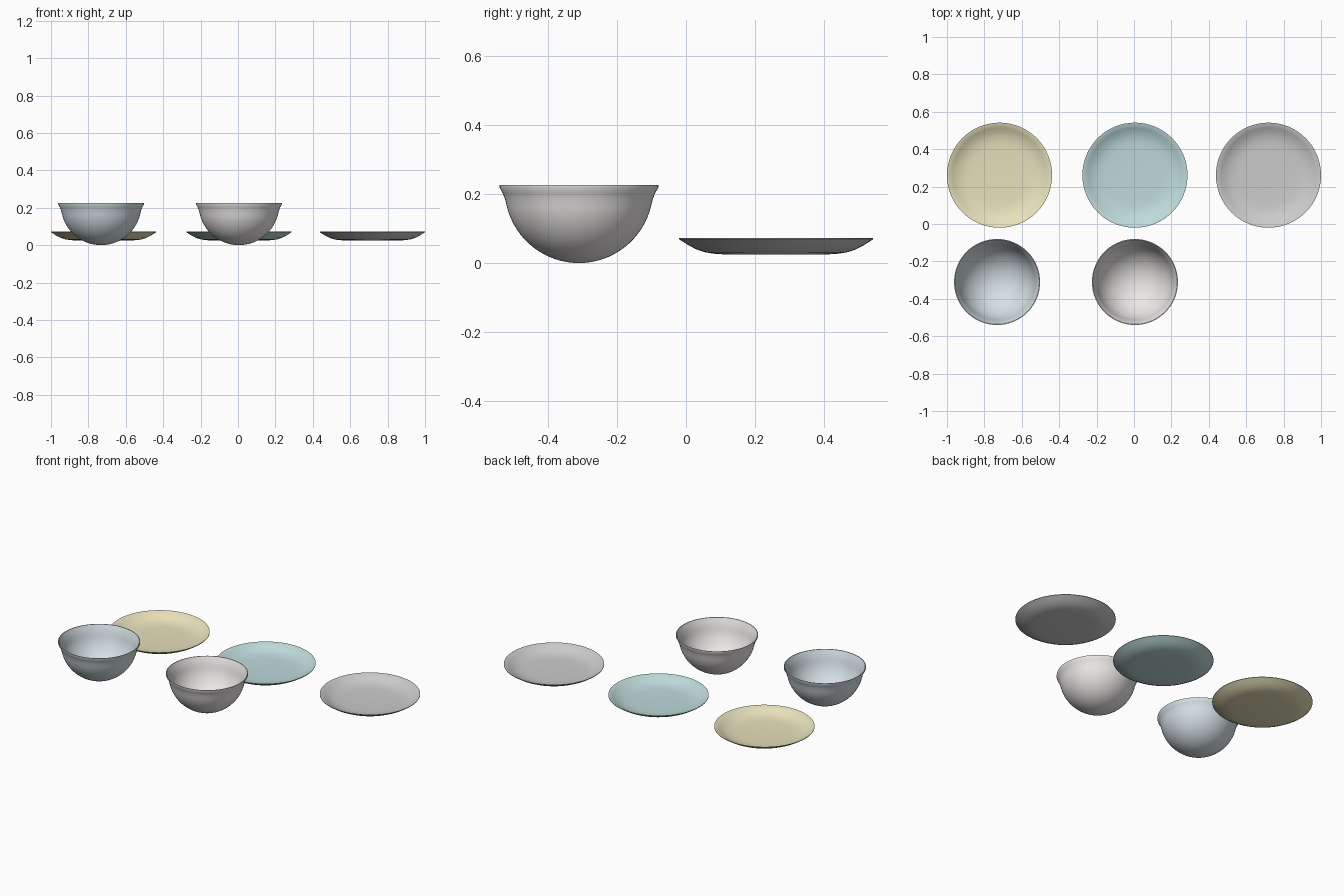
import bpy, bmesh, math

if "Cube" in bpy.data.objects:
    bpy.data.objects.remove(bpy.data.objects["Cube"])

SEGMENTS = 64


def material(name, rgb):
    m = bpy.data.materials.new(name)
    m.diffuse_color = (*rgb, 1)
    m.use_nodes = True
    m.node_tree.nodes["Principled BSDF"].inputs["Base Color"].default_value = m.diffuse_color
    return m


def lathe(name, profile, x, y, mat=None):
    """Revolve an (r, z) profile, running from axis to axis, around z."""
    bm = bmesh.new()
    verts = [bm.verts.new((r, 0, z)) for r, z in profile]
    edges = [bm.edges.new(pair) for pair in zip(verts, verts[1:])]
    bmesh.ops.spin(bm, geom=verts + edges, axis=(0, 0, 1), cent=(0, 0, 0),
                   angle=math.tau, steps=SEGMENTS, use_duplicate=False)
    bmesh.ops.remove_doubles(bm, verts=bm.verts, dist=1e-5)
    bmesh.ops.recalc_face_normals(bm, faces=bm.faces)
    mesh = bpy.data.meshes.new(name)
    bm.to_mesh(mesh)
    bm.free()
    obj = bpy.data.objects.new(name, mesh)
    bpy.context.collection.objects.link(obj)
    obj.location = (x, y, 0)
    if mat:
        mesh.materials.append(mat)
    bpy.ops.object.select_all(action='DESELECT')
    obj.select_set(True)
    bpy.context.view_layer.objects.active = obj
    bpy.ops.object.shade_smooth_by_angle(angle=math.radians(40))
    return obj


def arc(radius, centre_z, top_z, steps=16):
    """Round bowl wall from the bottom pole up to top_z."""
    end = math.acos((centre_z - top_z) / radius)
    return [(radius * math.sin(end * i / steps),
             centre_z - radius * math.cos(end * i / steps))
            for i in range(steps + 1)]


# Bowl: round body, flared rim, thin wall
outer = arc(0.215, 0.215, 0.165) + [(0.214, 0.185), (0.221, 0.203), (0.230, 0.219), (0.230, 0.226)]
inner = arc(0.209, 0.215, 0.167) + [(0.209, 0.187), (0.216, 0.205), (0.226, 0.226)]
bowl = outer + inner[::-1]

# Plate: flat base, softly raised edge, thin wall
plate = [(0, 0.025), (0.15, 0.025), (0.18, 0.027), (0.205, 0.031), (0.23, 0.039),
         (0.255, 0.052), (0.281, 0.069), (0.281, 0.072), (0.277, 0.072),
         (0.252, 0.057), (0.228, 0.044), (0.203, 0.036), (0.178, 0.032),
         (0.15, 0.030), (0, 0.030)]

yellow = material("yellow_glaze", (0.80, 0.75, 0.50))
teal = material("teal_glaze", (0.52, 0.70, 0.70))
blue = material("blue_glaze", (0.67, 0.75, 0.78))
cream = material("pale_glaze", (0.83, 0.80, 0.79))

# Back row of plates
for name, x, mat in (("yellow_plate", -0.719, yellow), ("teal_plate", 0.005, teal),
                     ("grey_plate", 0.719, None)):
    lathe(name, plate, x, 0.261, mat)

# Front row of bowls
for name, x, mat in (("blue_bowl", -0.732, blue), ("pale_bowl", 0.005, cream)):
    lathe(name, bowl, x, -0.31, mat)
